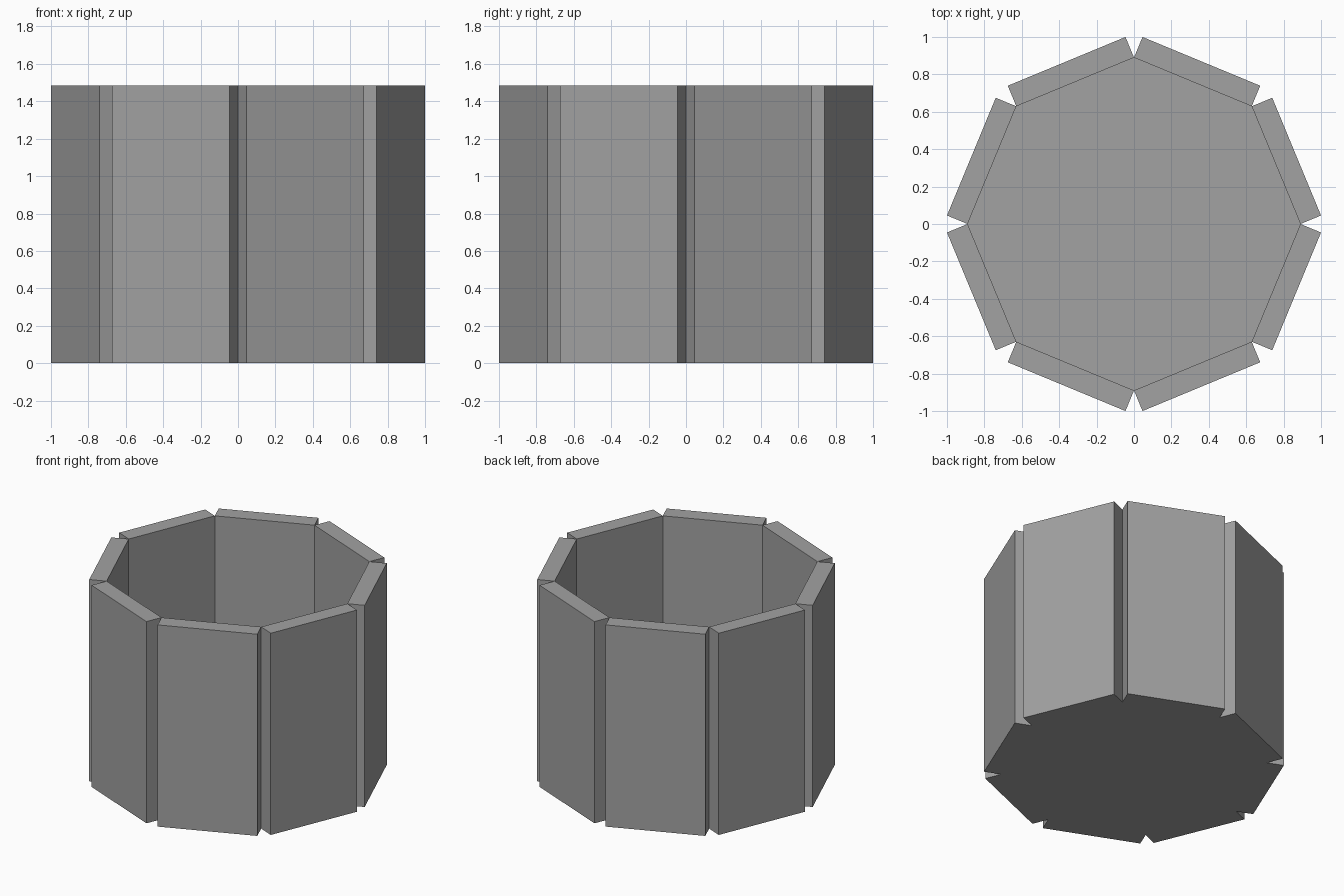
import bpy
import bmesh
from math import cos, sin, pi
from mathutils import Vector

SIDES = 8
RADIUS = 0.89      # inner octagon corner radius
WALL = 0.119       # panel thickness
HEIGHT = 1.485
FLOOR = 0.12

cube = bpy.data.objects.get("Cube")
if cube:
    bpy.data.objects.remove(cube, do_unlink=True)

grey = bpy.data.materials.new("plain_grey")
grey.use_nodes = True
colour = (0.36, 0.36, 0.36, 1)
grey.diffuse_color = colour
grey.node_tree.nodes["Principled BSDF"].inputs["Base Color"].default_value = colour

corners = [Vector((RADIUS * cos(2 * pi * i / SIDES), RADIUS * sin(2 * pi * i / SIDES), 0))
           for i in range(SIDES)]


def prism(bm, outline, height):
    """Extrude a flat outline straight up into a closed solid."""
    base = bm.faces.new([bm.verts.new(p) for p in outline])
    top = bmesh.ops.extrude_face_region(bm, geom=[base], use_keep_orig=True)["geom"]
    verts = [v for v in top if isinstance(v, bmesh.types.BMVert)]
    bmesh.ops.translate(bm, verts=verts, vec=(0, 0, height))


def add_part(name, outline, height):
    bm = bmesh.new()
    prism(bm, outline, height)
    bmesh.ops.recalc_face_normals(bm, faces=bm.faces)
    mesh = bpy.data.meshes.new(name)
    bm.to_mesh(mesh)
    bm.free()
    mesh.materials.append(grey)
    bpy.context.collection.objects.link(bpy.data.objects.new(name, mesh))


# Upright panels, square-edged so that V-shaped gaps open at the corners
for i in range(SIDES):
    a, b = corners[i], corners[(i + 1) % SIDES]
    out = (a + b).normalized() * WALL
    add_part(f"wall_panel_{i + 1}", [a, a + out, b + out, b], HEIGHT)

# Floor slab between the panels
add_part("floor", corners, FLOOR)
